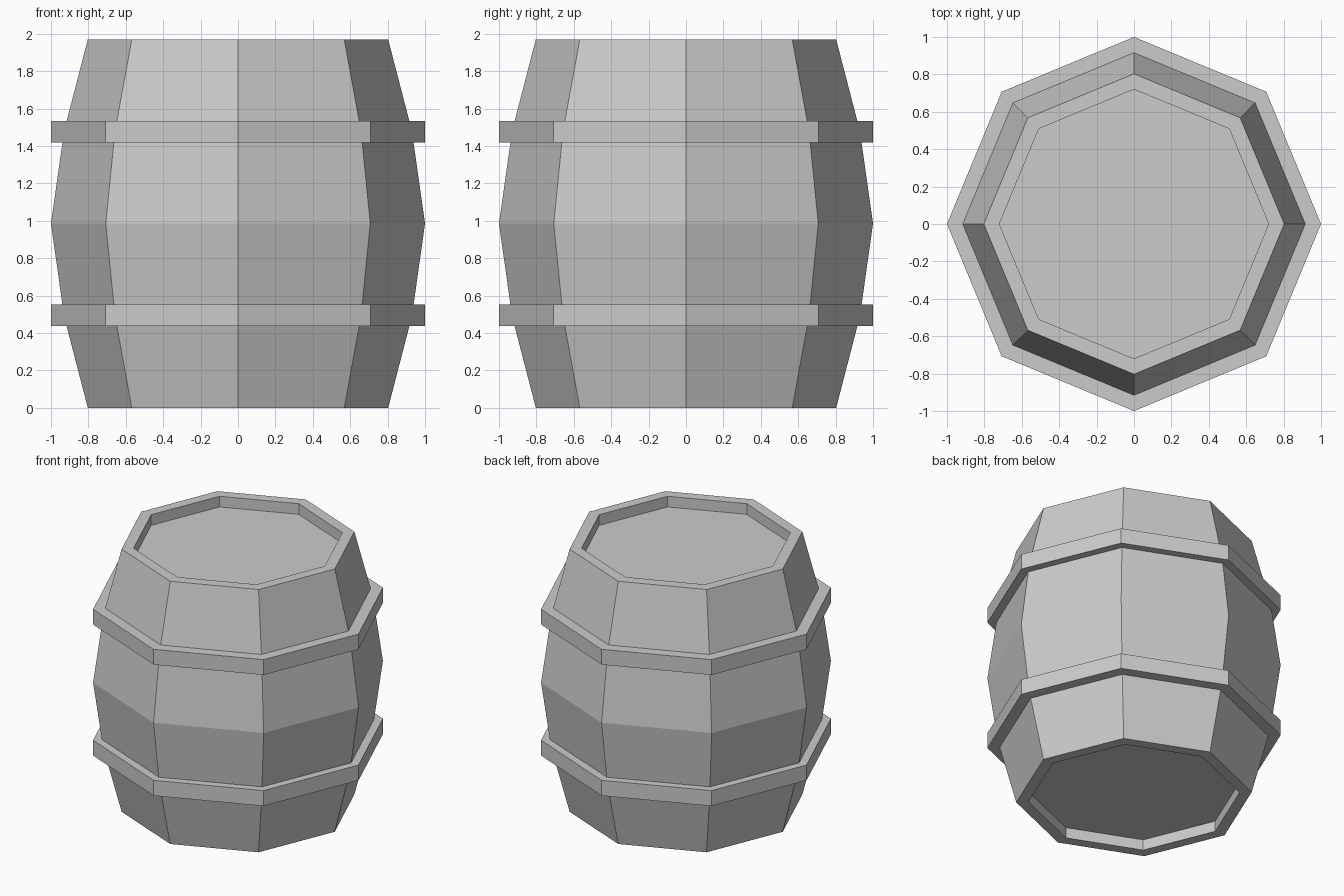
import bpy
from math import cos, sin, pi

if "Cube" in bpy.data.objects:
    bpy.data.objects.remove(bpy.data.objects["Cube"])

SIDES = 8


def revolve(name, profile, closed=False):
    """Turn an (r, z) profile around z; cap the ends unless the profile is a loop."""
    n = len(profile)
    verts = [(r * cos(2 * pi * s / SIDES), r * sin(2 * pi * s / SIDES), z)
             for r, z in profile for s in range(SIDES)]
    faces = []
    for i in range(n if closed else n - 1):
        a, b = i * SIDES, (i + 1) % n * SIDES
        for s in range(SIDES):
            t = (s + 1) % SIDES
            faces.append((a + s, a + t, b + t, b + s))
    if not closed:
        faces.append(tuple(reversed(range(SIDES))))
        faces.append(tuple(range((n - 1) * SIDES, n * SIDES)))
    mesh = bpy.data.meshes.new(name)
    mesh.from_pydata(verts, [], faces)
    mesh.update()
    obj = bpy.data.objects.new(name, mesh)
    bpy.context.collection.objects.link(obj)
    return obj


# Bulging body with recessed lids; the upper half mirrors the lower
H = 1.97
lower = [(0.72, 0.08), (0.72, 0.0), (0.803, 0.0), (0.93, 0.49)]
upper = [(r, H - z) for r, z in reversed(lower)]
revolve("barrel_body", lower + [(1.0, H / 2)] + upper)

# Two hoops, seated just under the body surface
for name, z0, z1 in (("lower_hoop", 0.437, 0.553), ("upper_hoop", 1.42, 1.535)):
    revolve(name, [(0.91, z0), (1.0, z0), (1.0, z1), (0.91, z1)], closed=True)
